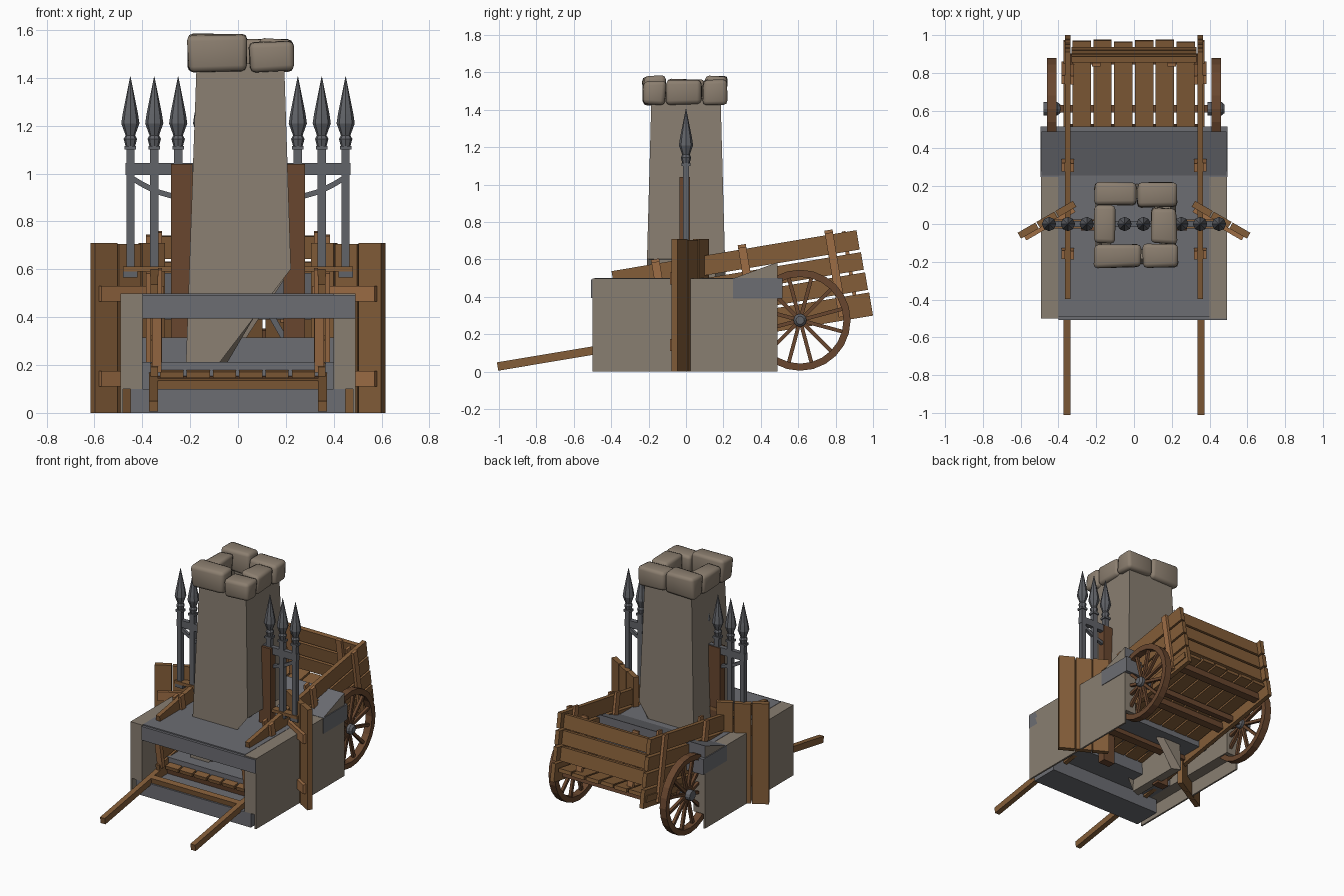
import bpy, bmesh, math, random
from mathutils import Matrix, Vector

if "Cube" in bpy.data.objects:
    bpy.data.objects.remove(bpy.data.objects["Cube"])
random.seed(4)

def mat(name, r, g, b):
    m = bpy.data.materials.new(name)
    m.diffuse_color = (r, g, b, 1)
    m.use_nodes = True
    m.node_tree.nodes["Principled BSDF"].inputs["Base Color"].default_value = m.diffuse_color
    return m

WOOD = mat("wood", .23, .11, .04)
LIGHT = mat("light wood", .34, .155, .06)
DARK = mat("dark wood", .14, .062, .028)
STONE = mat("stone", .25, .21, .165)
CAP = mat("cap stone", .26, .21, .16)
SLAB = mat("grey slab", .15, .153, .17)
IRON = mat("iron", .12, .125, .14)

def finish(name, bm, m, smooth=False):
    bmesh.ops.recalc_face_normals(bm, faces=bm.faces[:])
    me = bpy.data.meshes.new(name)
    bm.to_mesh(me)
    bm.free()
    ob = bpy.data.objects.new(name, me)
    bpy.context.collection.objects.link(ob)
    me.materials.append(m)
    for p in me.polygons:
        p.use_smooth = smooth
    return ob

def add_box(bm, x0, x1, y0, y1, z0, z1, M=Matrix()):
    T = Matrix.Translation(((x0+x1)/2, (y0+y1)/2, (z0+z1)/2)) @ Matrix.Diagonal((x1-x0, y1-y0, z1-z0, 1))
    return bmesh.ops.create_cube(bm, size=1, matrix=M @ T)['verts']

def boxes(name, m, lst, M=Matrix()):
    bm = bmesh.new()
    for b in lst:
        add_box(bm, *b, M=M)
    return finish(name, bm, m)

def bar(bm, a, b, w, d):
    # square bar between two points
    a, b = Vector(a), Vector(b)
    q = (b-a).to_track_quat('Z', 'Y').to_matrix().to_4x4()
    add_box(bm, -w/2, w/2, -d/2, d/2, 0, (b-a).length, Matrix.Translation(a) @ q)

def lathe(bm, profile, n, M):
    # rings of (radius, height) joined into a solid
    rings = [[bm.verts.new(M @ Vector((r*math.cos(2*math.pi*i/n), r*math.sin(2*math.pi*i/n), h)))
              for i in range(n)] for r, h in profile]
    for a, b in zip(rings, rings[1:]):
        for i in range(n):
            bm.faces.new((a[i], a[(i+1) % n], b[(i+1) % n], b[i]))
    return rings

def mirrored(lst):
    return lst + [(-b[1], -b[0]) + tuple(b[2:]) for b in lst]

# ---- tilted cart: local y points to the back, local z is up from the floor
C = Matrix.Translation((0, 1.0, .30)) @ Matrix.Rotation(math.radians(9.5), 4, 'X')
boxes("cart_shafts", WOOD, mirrored([(.335, .372, -2.025, -.02, .04, .085)]), C)
planks = [(.335, .365, -1.40+.02*i, -.004*i, z, z+h)
          for i, (z, h) in enumerate([(.0, .125), (.14, .095), (.25, .095), (.36, .105)])]
boxes("cart_side_planks", WOOD, mirrored(planks), C)
boxes("cart_stakes", LIGHT, mirrored([(.365, .385, y-.022, y+.022, .02, .475) for y in (-.16, -.63, -1.1)]
      + [(.318, .335, y-.022, y+.022, .1, .49) for y in (-.16, -.63, -1.1)]), C)
boxes("cart_front_stakes", LIGHT, mirrored([(.32, .36, -1.39, -1.36, .1, .36)]), C)
boxes("cart_floor", WOOD, [(-.325+.11*i, -.228+.11*i, -1.35, -.01-.03*random.random(), .07, .095)
                           for i in range(6)], C)
boxes("cart_backboard", WOOD, [(-.33, .33, -.07, -.04, z, z+.095) for z in (.14, .25, .36)], C)
boxes("cart_backboard_stakes", LIGHT, [(x-.022, x+.022, -.09, -.07, .09, .47) for x in (-.2, .2)], C)
boxes("cart_cross_beams", DARK, [(-.335, .335, y-.025, y+.025, .02, .07) for y in (-.12, -.5, -.9, -1.3)], C)
boxes("cart_shaft_crossbar", WOOD, [(-.34, .34, -1.50, -1.46, .035, .085)], C)

# wheels and axle
WY, WZ = .61, .275
for s, side in ((-1, "left"), (1, "right")):
    M = Matrix.Translation((.435*s, WY, WZ)) @ Matrix.Rotation(math.pi/2, 4, 'Y')
    bm = bmesh.new()
    lathe(bm, [(.27, -.025), (.27, .025), (.232, .025), (.232, -.025), (.27, -.025)], 24, M)
    bmesh.ops.remove_doubles(bm, verts=bm.verts[:], dist=1e-5)
    for i in range(12):
        a = 2*math.pi*(i+.5)/12
        d = Vector((0, math.cos(a), math.sin(a)))
        o = Vector((.435*s, WY, WZ))
        bar(bm, o + d*.02, o + d*.24, .02, .02)
    finish(side + "_wheel", bm, DARK)
    bm = bmesh.new()
    lathe(bm, [(0, -.045), (.035, -.045), (.035, .03), (.022, .045), (0, .045)], 12, M)
    bmesh.ops.remove_doubles(bm, verts=bm.verts[:], dist=1e-5)
    finish(side + "_hub", bm, IRON)
boxes("axle", DARK, [(-.44, .44, WY-.02, WY+.02, WZ-.02, WZ+.02)])

# ---- stone stair block: side walls, grey steps, landing and raised back wedge
boxes("block_walls", STONE, mirrored([(.40, .492, -.5, .49, .1, .498), (.48, .492, -.5, .49, 0, .1)]))
boxes("block_steps", SLAB, [(-.45, .45, -.5, -.3, 0, .1), (-.4, .4, -.3, -.1, .1, .212),
                            (-.4, .4, -.1, .28, .212, .315)])
boxes("block_landing", SLAB, [(-.4, .4, -.49, .28, .4, .5), (-.4, .492, -.508, -.4, .395, .492)])
boxes("block_back_step", SLAB, [(-.496, .496, .25, .515, .39, .5)])
bm = bmesh.new()
prof = [(.23, .49), (.49, .49), (.49, .585)]
L = [bm.verts.new((-.49, y, z)) for y, z in prof]
R = [bm.verts.new((.49, y, z)) for y, z in prof]
bm.faces.new(L)
bm.faces.new(R)
for i in range(3):
    bm.faces.new((L[i], L[(i+1) % 3], R[(i+1) % 3], R[i]))
wedge = finish("block_wedge", bm, SLAB)
wedge.data.materials.append(STONE)
for p in wedge.data.polygons:
    p.material_index = 1 if abs(p.normal.x) > .9 else 0

# ---- hollow stone tower, bottom cut on a slant
bm = bmesh.new()
lo = [bm.verts.new((.008+.233*a, .225*b, 0)) for a, b in ((-1, -1), (1, -1), (1, 1), (-1, 1))]
hi = [bm.verts.new((.01+.183*a, .185*b, 1.46)) for a, b in ((-1, -1), (1, -1), (1, 1), (-1, 1))]
for i in range(4):
    bm.faces.new((lo[i], lo[(i+1) % 4], hi[(i+1) % 4], hi[i]))
bmesh.ops.bisect_plane(bm, geom=bm.verts[:]+bm.edges[:]+bm.faces[:], plane_co=(.22, 0, .6),
                       plane_no=(.38, 0, -.29), clear_outer=True)
tower = finish("tower", bm, STONE)
sol = tower.modifiers.new("wall", 'SOLIDIFY')
sol.thickness = .07
sol.offset = -1

# rounded cap stones around the top
caps = [(-.21, .01, .10, .22, 1.58), (.015, .23, .09, .22, 1.565), (-.21, -.10, -.10, .095, 1.56),
        (.09, .225, -.105, .085, 1.565), (-.21, .04, -.23, -.105, 1.58), (.05, .23, -.23, -.11, 1.55)]
for i, (x0, x1, y0, y1, z1) in enumerate(caps):
    bm = bmesh.new()
    for v in add_box(bm, x0, x1, y0, y1, 1.428, z1):
        v.co += Vector([random.uniform(-.007, .007) for _ in range(3)])
    bmesh.ops.bevel(bm, geom=bm.edges[:], offset=.022, segments=2, profile=.5, affect='EDGES')
    finish("cap_stone_%d" % (i+1), bm, CAP, True)

# ---- iron spear fence
px = [-.45+.1*i for i in range(10)]
bm = bmesh.new()
for x in px:
    add_box(bm, x-.017, x+.017, -.017, .017, .58, 1.1)
    add_box(bm, x-.024, x+.024, -.024, .024, 1.1, 1.115)
    lathe(bm, [(.02, 1.115), (.028, 1.145), (.02, 1.16), (.038, 1.21), (.032, 1.25), (.001, 1.405)],
          8, Matrix.Translation((x, 0, 0)))
for s in (-1, 1):
    # curved braces under the rail and small feet
    pts = [(.45, .985), (.40, .955), (.34, .925), (.27, .905)]
    for a, b in zip(pts, pts[1:]):
        bar(bm, (s*a[0], 0, a[1]), (s*b[0], 0, b[1]), .022, .022)
    bar(bm, (s*.2, .0, .3), (-s*.2, .0, 1.0), .025, .025)
    for x in (.35, .45):
        add_box(bm, s*x-.03, s*x+.03, -.02, .02, .565, .6)
add_box(bm, -.47, .47, -.016, .016, .995, 1.045)
finish("spear_fence", bm, IRON)
boxes("fence_lower_rail", WOOD, mirrored([(.19, .48, -.025, .025, .59, .612)]))
boxes("fence_posts", DARK, mirrored([(.19, .28, -.035, .022, .0, 1.04)]))

# ---- angled plank gates at both sides
for s, side in ((-1, "left"), (1, "right")):
    M = Matrix.Translation((s*.607, -.062, 0)) @ Matrix.Rotation(math.radians(-30*s), 4, 'Z')
    bm = bmesh.new()
    for i in range(3):
        a, b = .115*i, .115*i+.108
        add_box(bm, min(-s*a, -s*b), max(-s*a, -s*b), -.018, .018, 0, (.71, .705, .71)[i], M)
    finish(side + "_gate_planks", bm, WOOD)
    bm = bmesh.new()
    for z in (.11, .465):
        add_box(bm, min(-s*.02, -s*.32), max(-s*.02, -s*.32), -.04, -.018, z, z+.065, M)
    finish(side + "_gate_battens", bm, LIGHT)
